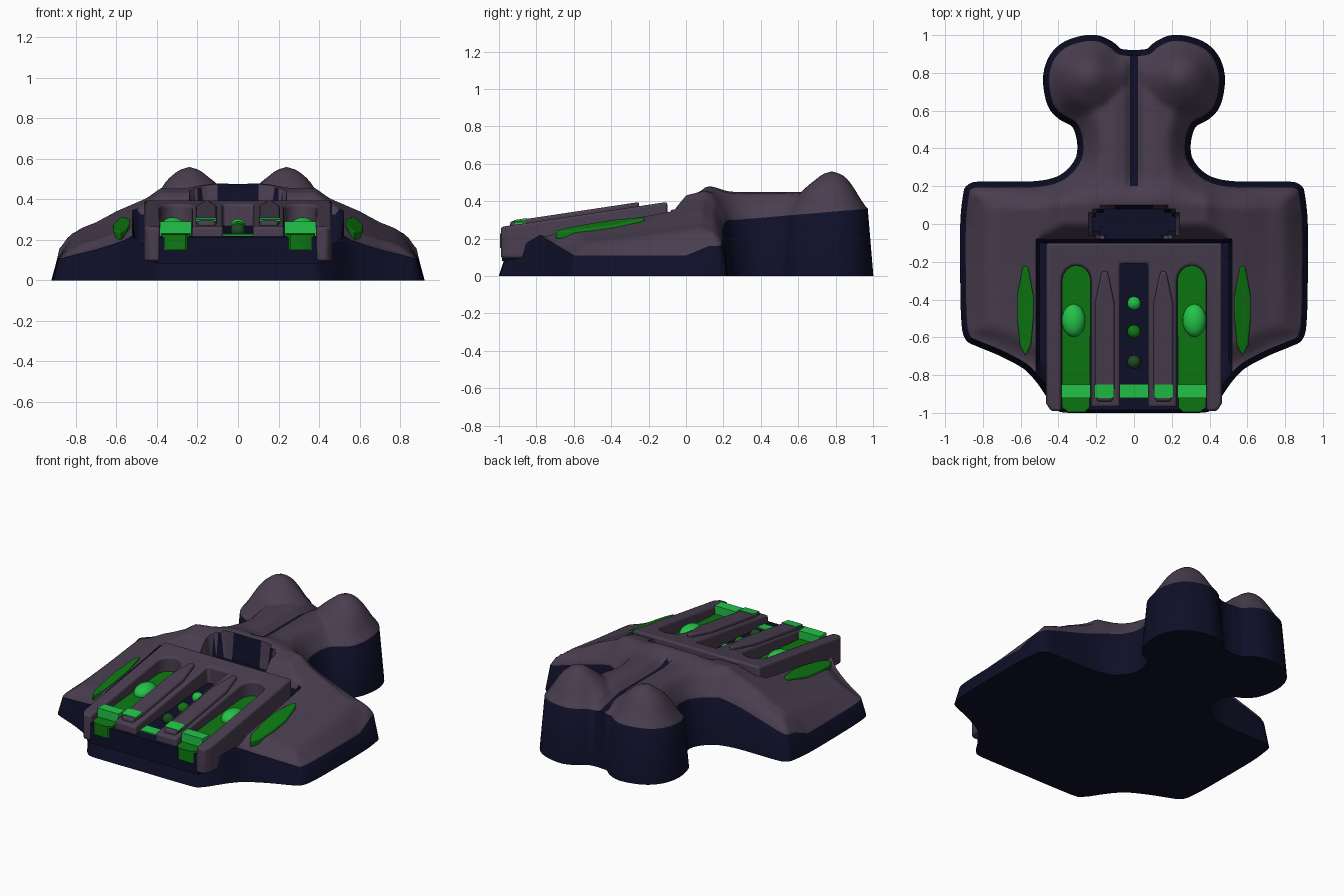
import bpy, bmesh, math
from mathutils import Vector

cube = bpy.data.objects.get("Cube")
if cube:
    bpy.data.objects.remove(cube)


def material(name, color):
    m = bpy.data.materials.new(name)
    m.use_nodes = True
    m.diffuse_color = (*color, 1)
    m.node_tree.nodes["Principled BSDF"].inputs["Base Color"].default_value = (*color, 1)
    return m


NAVY = material("dark navy", (.0045, .005, .022))
PURPLE = material("dusky purple", (.068, .048, .08))
GREEN = material("green", (.004, .19, .006))
BRIGHT = material("bright green", (.016, .55, .065))
DEEP = material("deep green", (.012, .07, .014))


def finish(bm, name, mats, bevel=0, mirror=False, angle=40):
    bmesh.ops.recalc_face_normals(bm, faces=bm.faces)
    me = bpy.data.meshes.new(name)
    bm.to_mesh(me)
    bm.free()
    ob = bpy.data.objects.new(name, me)
    bpy.context.collection.objects.link(ob)
    for m in mats:
        me.materials.append(m)
    if mirror:
        ob.modifiers.new("mirror", 'MIRROR').merge_threshold = .0005
    if bevel:
        b = ob.modifiers.new("bevel", 'BEVEL')
        b.width, b.segments = bevel, 3
        b.limit_method, b.angle_limit = 'ANGLE', math.radians(40)
    bpy.ops.object.select_all(action='DESELECT')
    ob.select_set(True)
    bpy.context.view_layer.objects.active = ob
    bpy.ops.object.shade_smooth_by_angle(angle=math.radians(angle))
    return ob


def interp(t, pts):
    """Piecewise linear lookup."""
    if t <= pts[0][0]:
        return pts[0][1]
    for (a, u), (b, v) in zip(pts, pts[1:]):
        if t <= b:
            return u + (v - u) * (t - a) / (b - a)
    return pts[-1][1]


def smooth(t, a, b):
    t = max(0, min(1, (t - a) / (b - a)))
    return t * t * (3 - 2 * t)


def catmull(pts, n=4):
    p = [Vector(q) for q in pts]
    p = [p[0]] + p + [p[-1]]
    out = []
    for a, b, c, d in zip(p, p[1:], p[2:], p[3:]):
        for i in range(n):
            t = i / n
            out.append(.5 * (2 * b + (c - a) * t + (2 * a - 5 * b + 4 * c - d) * t * t
                             + (3 * b - a - 3 * c + d) * t ** 3))
    return out + [p[-1]]


# Hull: half outline in plan, gridded, then lifted by a height rule
OUTLINE = catmull([
    (0, -.97), (.34, -.97), (.4, -.95), (.45, -.88), (.5, -.81), (.57, -.74),
    (.7, -.67), (.82, -.62), (.87, -.59), (.885, -.5), (.89, -.3), (.89, 0),
    (.875, .15), (.86, .185), (.8, .195), (.55, .195), (.42, .215), (.34, .26),
    (.285, .33), (.27, .4), (.28, .48), (.31, .54), (.38, .58), (.43, .64),
    (.452, .76), (.43, .86), (.37, .93), (.28, .965), (.2, .97), (.13, .94),
    (.08, .9), (0, .89)])


def rim(x, y):
    """Height of the top of the side wall."""
    if .12 < y < .26:
        return interp(x, [(.4, .3), (.88, .16)])
    return interp(y, [(-.92, .09), (-.85, .18), (-.78, .22), (-.7, .17), (-.6, .11),
                      (0, .11), (.12, .16), (.26, .3), (.97, .36)])


def wing(x, y):
    section = interp(x, [(0, .45), (.38, .455), (.45, .41), (.6, .345), (.7, .29),
                         (.8, .25), (.9, .2)])
    return section * interp(y, [(-.95, .5), (-.75, .62), (-.22, .84), (.1, 1)])


def in_well(x, y):
    return x < .515 and y < -.085


def in_pit(x, y):
    return (x / .23) ** 2 + ((y - .005) / .09) ** 4 < 1


def in_groove(x, y):
    return x < .021 and y > .2


def surface(x, y):
    body = wing(x, y)
    if x < .5:
        body = min(body, interp(y, [(-.09, .31), (-.05, .37), (0, .43), (.06, .46)]))
    body += .03 * smooth(y, .02, .14) * (1 - smooth(y, .14, .28)) * (1 - smooth(x, .1, .3))
    neck = interp(x, [(0, .42), (.1, .45), (.2, .44), (.34, .37)]) - .05 * smooth(y, .65, .9)
    r = math.hypot(x - .24, y - .78)
    lobe = interp(r, [(0, .56), (.05, .545), (.12, .49), (.2, .42), (.26, .36)])
    k = smooth(y, .1, .3)
    z = body * (1 - k) + max(neck, lobe) * k
    if in_well(x, y):
        return .09
    if in_pit(x, y):
        return .3
    return z - (.03 if in_groove(x, y) else 0)


def nearest(p):
    """Distance to the outline and the outward direction there."""
    best = (9, None)
    for a, b in zip(OUTLINE, OUTLINE[1:]):
        e = b - a
        t = max(0, min(1, (p - a).dot(e) / e.length_squared))
        d = (p - a - e * t).length
        if d < best[0]:
            best = (d, Vector((e.y, -e.x)).normalized())
    return best


bm = bmesh.new()
bm.faces.new([bm.verts.new((p.x, p.y, 0)) for p in OUTLINE])
STEP = .02
for axis, lo, hi in ((0, 1, 45), (1, -48, 49)):
    normal = (1, 0, 0) if axis == 0 else (0, 1, 0)
    for k in range(lo, hi):
        bmesh.ops.bisect_plane(bm, geom=bm.verts[:] + bm.edges[:] + bm.faces[:], dist=.00001,
                               plane_co=[c * k * STEP for c in normal], plane_no=normal)
for v in bm.verts:
    x, y = v.co.x, v.co.y
    t = min(1, nearest(v.co.xy)[0] / .12)
    low = rim(x, y)
    v.co.z = low + (surface(x, y) - low) * t * (2 - t)
for f in bm.faces:
    c = f.calc_center_median()
    f.material_index = 0 if in_well(c.x, c.y) or in_pit(c.x, c.y) or in_groove(c.x, c.y) else 1

# Flared side wall and flat underside
border = [e for e in bm.edges if e.is_boundary and max(v.co.x for v in e.verts) > .0001]
geom = bmesh.ops.extrude_edge_only(bm, edges=border)["geom"]
for f in geom:
    if isinstance(f, bmesh.types.BMFace):
        f.material_index = 0
feet = [v for v in geom if isinstance(v, bmesh.types.BMVert)]
for v in feet:
    out = nearest(v.co.xy)[1] * .03
    v.co = (v.co.x + out.x if v.co.x > .0001 else 0, v.co.y + out.y, 0)
ends = [v for v in feet if v.co.x < .0001]
base = [e for e in geom if isinstance(e, bmesh.types.BMEdge)]
base.append(bm.edges.new(ends[:2]))
for g in bmesh.ops.triangle_fill(bm, edges=base, use_beauty=True)["geom"]:
    if isinstance(g, bmesh.types.BMFace):
        g.material_index = 0
finish(bm, "hull", [NAVY, PURPLE], mirror=True, angle=50)


def plan_solid(name, pts, bottom, top, mat, bevel=0):
    """Extrude a plan outline between two height rules."""
    bm = bmesh.new()
    rings = [[bm.verts.new((x, y, h(x, y))) for x, y in pts] for h in (bottom, top)]
    for ring in rings:
        bm.faces.new(ring)
    n = len(pts)
    for i in range(n):
        j = (i + 1) % n
        bm.faces.new((rings[0][i], rings[0][j], rings[1][j], rings[1][i]))
    return finish(bm, name, [mat], bevel)


def flat(z):
    return lambda x, y: z


def deck(offset):
    return lambda x, y: .395 + offset + .15 * (y + .11)


def floor(offset):
    return lambda x, y: .27 + offset + .07 * (y + .2)


def rect(x0, x1, y0, y1):
    return [(x0, y0), (x1, y0), (x1, y1), (x0, y1)]


def slot_end(radius):
    return [(.305 + radius * math.cos(a), -.3 + .08 * math.sin(a))
            for a in (i * math.pi / 8 for i in range(9))]


def ball(name, loc, size, mat):
    bm = bmesh.new()
    bmesh.ops.create_uvsphere(bm, u_segments=24, v_segments=12, radius=1)
    for v in bm.verts:
        v.co = Vector(v.co[i] * size[i] + loc[i] for i in range(3))
    finish(bm, name, [mat])


# Launch platform: comb shaped in plan, open at the front
half = [(.465, -.1), (.465, -.95), (.44, -.99), (.385, -.99)] + slot_end(.078)
half += [(.227, -.97), (.073, -.97), (.073, -.21)]
plan_solid("platform", half + [(-x, y) for x, y in reversed(half)], flat(.095), deck(0),
           PURPLE, .014)
plan_solid("platform_floor", rect(-.4, .4, -.985, -.15), flat(.08), floor(0), NAVY)

for s, side in ((1, "left"), (-1, "right")):
    def own(pts):
        return [(s * x, y) for x, y in pts]
    # Glowing channel with its dome and front bar
    plan_solid(side + "_channel", own([(.235, -.97), (.26, -.995), (.35, -.995), (.38, -.97)]
               + slot_end(.076)), flat(.15), floor(.012), GREEN)
    ball(side + "_channel_dome", (s * .32, -.51, .262), (.062, .087, .05), BRIGHT)
    plan_solid(side + "_channel_bar", own(rect(.23, .385, -.92, -.85)), flat(.2), flat(.29), BRIGHT)
    # Tapered rail on the rib, with a painted band
    plan_solid(side + "_rail", own([(.115, -.94), (.195, -.94), (.207, -.86), (.207, -.42),
               (.17, -.25), (.14, -.25), (.103, -.42), (.103, -.86)]),
               deck(-.04), deck(.022), PURPLE, .012)
    plan_solid(side + "_rail_band", own(rect(.105, .21, -.92, -.85)), deck(.017), deck(.026), BRIGHT)
    # Leaf shaped light on the wing
    plan_solid(side + "_wing_light", own([(.575, -.7), (.605, -.64), (.618, -.5), (.618, -.38),
               (.59, -.23), (.575, -.22), (.56, -.23), (.532, -.38), (.532, -.5), (.545, -.64)]),
               lambda x, y: wing(abs(x), y) - .03, lambda x, y: wing(abs(x), y) + .014, GREEN, .008)

# Centre lane lights
plan_solid("centre_bar", rect(-.073, .073, -.92, -.85), floor(0), floor(.008), BRIGHT)
for name, y, mat in (("rear", -.42, BRIGHT), ("middle", -.57, GREEN), ("front", -.73, DEEP)):
    ball(name + "_lane_light", (0, y, floor(.015)(0, y)), (.036, .036, .034), mat)
